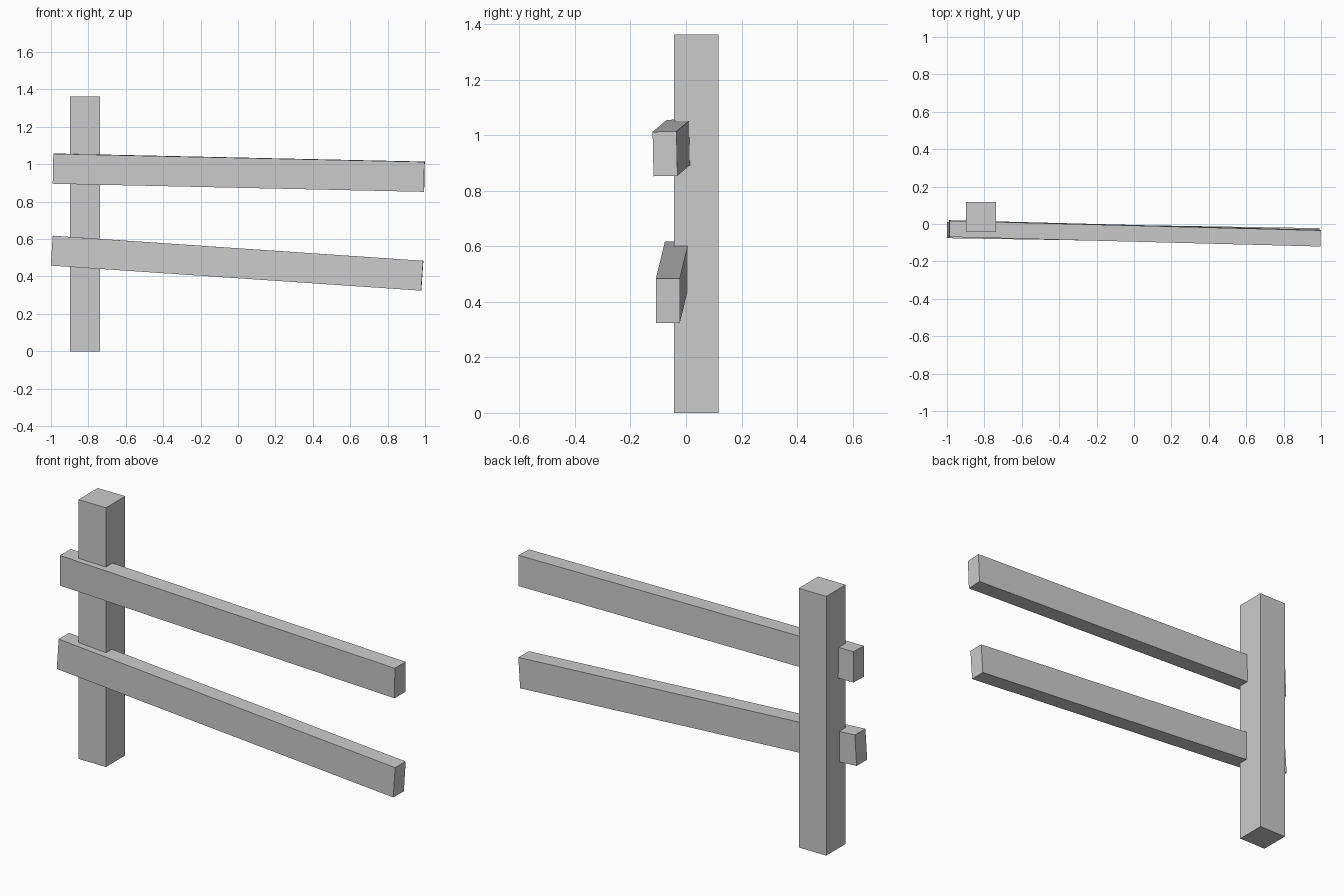
import bpy
from math import radians

if "Cube" in bpy.data.objects:
    bpy.data.objects.remove(bpy.data.objects["Cube"])


def beam(name, size, centre, tilt=(0, 0, 0)):
    """Plain rectangular timber, tilted by degrees about x, y, z."""
    bpy.ops.mesh.primitive_cube_add(size=1, location=centre,
                                    rotation=[radians(a) for a in tilt])
    ob = bpy.context.object
    ob.name = name
    ob.scale = size
    return ob


# Upright post
beam("fence_post", (0.16, 0.16, 1.363), (-0.818, 0.037, 0.6815))

# Two slightly crooked rails, sunk into the front of the post
RAIL = (1.985, 0.086, 0.16)
beam("upper_rail", RAIL, (0.004, -0.050, 0.955), (1.2, 1.25, -1.48))
beam("lower_rail", RAIL, (-0.005, -0.049, 0.471), (0, 3.87, -0.94))
